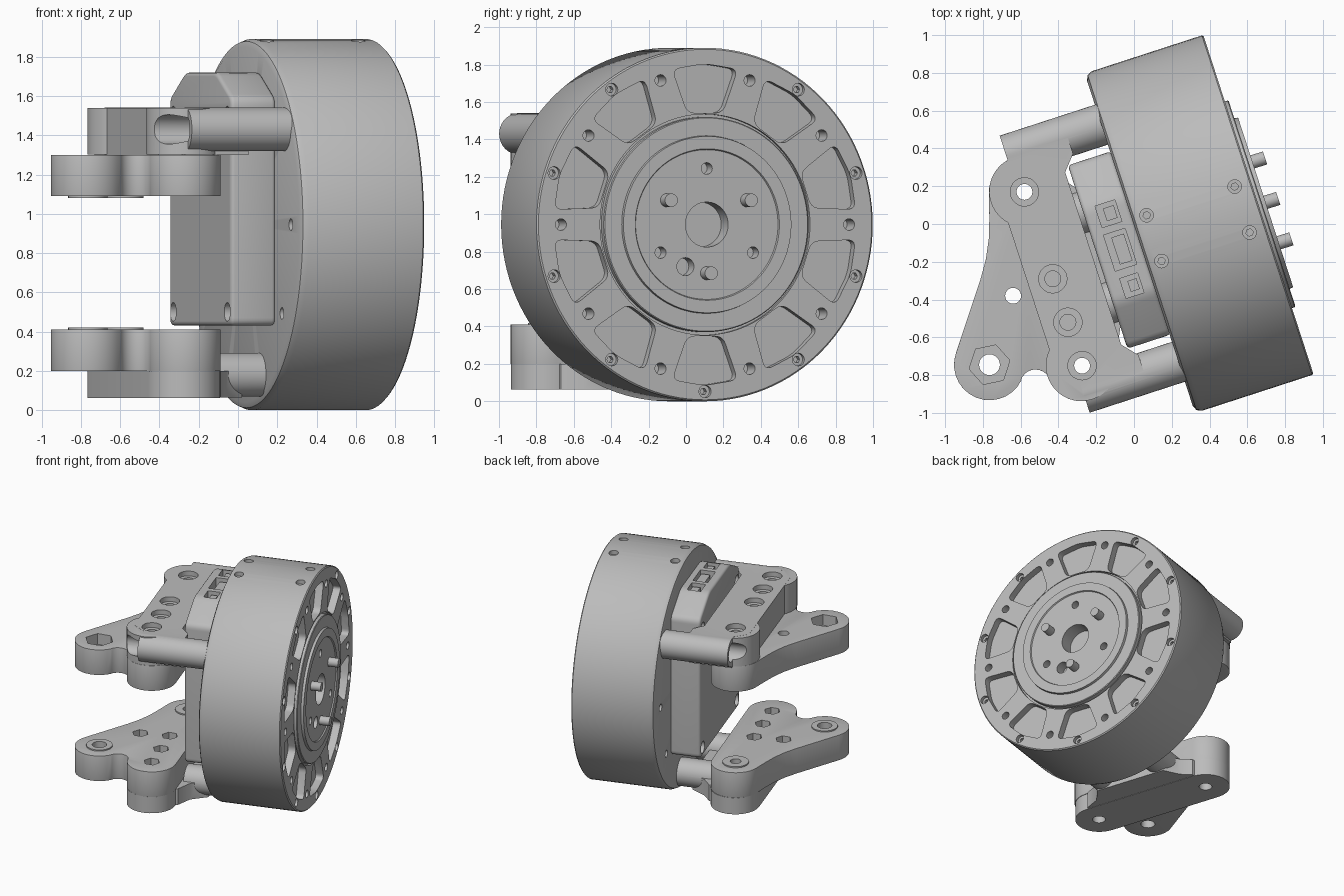
import bpy
import bmesh
from math import sin, cos, radians
from mathutils import Matrix, Vector

if "Cube" in bpy.data.objects:
    bpy.data.objects.remove(bpy.data.objects["Cube"])

# One grey for everything
GREY = (0.5, 0.5, 0.5, 1)
mat = bpy.data.materials.new("plain grey")
mat.use_nodes = True
mat.diffuse_color = GREY
mat.node_tree.nodes["Principled BSDF"].inputs["Base Color"].default_value = GREY

# Motor frame: x is the motor axis, pointing at the output face
MOTOR = Matrix.Translation((0.345, 0, 0)) @ Matrix.Rotation(radians(18), 4, "Z")
WORLD = Matrix.Identity(4)
MID = 0.945
parts = []


def finish(name, bm, frame):
    bmesh.ops.recalc_face_normals(bm, faces=bm.faces)
    mesh = bpy.data.meshes.new(name)
    bm.to_mesh(mesh)
    bm.free()
    mesh.materials.append(mat)
    ob = bpy.data.objects.new(name, mesh)
    ob.matrix_world = frame
    bpy.context.scene.collection.objects.link(ob)
    parts.append(ob)
    return ob


def arc(c, r, a, b, n=14):
    return [(c[0] + r * cos(radians(a + (b - a) * i / n)),
             c[1] + r * sin(radians(a + (b - a) * i / n))) for i in range(n + 1)]


def circle(c, r, n=32, start=0):
    return arc(c, r, start, start + 360, n)[:-1]


def rounded(pts, r, n=5):
    out = []
    vs = [Vector(p) for p in pts]
    for i, p in enumerate(vs):
        a = p + (vs[i - 1] - p).normalized() * r
        b = p + (vs[(i + 1) % len(vs)] - p).normalized() * r
        for k in range(n + 1):
            t = k / n
            out.append(tuple(a * (1 - t) ** 2 + p * 2 * t * (1 - t) + b * t * t))
    return out


def rect(x, y, w, h):
    return [(x - w, y - h), (x + w, y - h), (x + w, y + h), (x - w, y + h)]


def prisms(name, outlines, lo, hi, axis="Z", frame=MOTOR):
    """Extrude 2D outlines along z, or along x with (y, z) outlines."""
    bm = bmesh.new()
    for pts in outlines:
        co = [(u, v, lo) if axis == "Z" else (lo, u, v) for u, v in pts]
        face = bm.faces.new([bm.verts.new(c) for c in co])
        top = bmesh.ops.extrude_face_region(bm, geom=[face])["geom"]
        step = Vector((0, 0, hi - lo)) if axis == "Z" else Vector((hi - lo, 0, 0))
        bmesh.ops.translate(bm, vec=step, verts=[g for g in top if isinstance(g, bmesh.types.BMVert)])
    return finish(name, bm, frame)


def apply(ob, kind, **settings):
    m = ob.modifiers.new(kind, kind)
    for key, value in settings.items():
        setattr(m, key, value)
    bpy.context.view_layer.objects.active = ob
    bpy.ops.object.modifier_apply(modifier=m.name)


def boolean(ob, other, op="DIFFERENCE"):
    other.hide_render = True
    apply(ob, "BOOLEAN", operation=op, object=other, solver="EXACT")
    parts.remove(other)
    bpy.data.objects.remove(other)


def cut(ob, outlines, lo, hi, axis="Z", frame=MOTOR):
    boolean(ob, prisms("cutter", outlines, lo, hi, axis, frame))


def soften(ob, width):
    apply(ob, "BEVEL", width=width, segments=3, limit_method="ANGLE", angle_limit=radians(40))


def polar(r, deg):
    return (r * sin(radians(deg)), MID + r * cos(radians(deg)))


# Motor drum, turned around its axis, with a stepped output hub
profile = [(-.33, 0), (-.33, .905), (-.318, .933), (-.29, .945), (.322, .945), (.33, .937),
           (.33, .59), (.305, .59), (.305, .575), (.345, .575), (.35, .57), (.35, .475),
           (.37, .472), (.37, .405), (.36, .4), (.36, .12), (.24, .12), (.24, 0)]
bm = bmesh.new()
vs = [bm.verts.new((x, 0, r)) for x, r in profile]
es = [bm.edges.new(pair) for pair in zip(vs, vs[1:])]
bmesh.ops.spin(bm, geom=vs + es, cent=(0, 0, 0), axis=(1, 0, 0), angle=radians(360), steps=120)
bmesh.ops.remove_doubles(bm, verts=bm.verts, dist=0.0005)
bmesh.ops.translate(bm, vec=(0, 0, MID), verts=bm.verts)
drum = finish("motor_drum", bm, MOTOR)

# Pockets and screw holes in the drum
tenths = [36 * i for i in range(10)]
pockets = [rounded([polar(.605, a - 9.5), polar(.85, a - 12.5), polar(.86, a),
                    polar(.85, a + 12.5), polar(.605, a + 9.5)], .045) for a in tenths]
cut(drum, pockets, .27, .5, "X")
cut(drum, [circle(polar(.81, a + 18), .031, 20) for a in tenths], .2, .5, "X")
cut(drum, [circle(polar(.892, a), .034, 20) for a in tenths[1:]], .3, .5, "X")
cut(drum, [circle(polar(.892, a), .018, 6) for a in tenths[1:]], .26, .5, "X")
cut(drum, [circle(polar(.77, a + 18), .03, 20) for a in tenths], -.5, -.25, "X")
cut(drum, [circle(polar(.3, a), .031, 20) for a in (0, 120, 240)]
    + [circle((-.12, MID - .225), .048, 24)], .27, .5, "X")
side_holes = [(x, y) for x in (-.25, .24) for y in (-.125, .13)]
cut(drum, [circle(c, .036, 20) for c in side_holes], 1.85, 2)
cut(drum, [circle(c, .02, 6) for c in side_holes], 1.8, 2)

# Three drive pins on the hub
prisms("drive_pins", [circle(polar(.26, a), .036, 24) for a in (60, 180, 300)], .3, .44, "X")

# Controller housing on the back of the drum
housing = prisms("controller_housing", [rounded(
    [(-.51, .43), (.51, .43), (.51, 1.59), (.26, 1.72), (-.26, 1.72), (-.51, 1.59)], .04)],
    -.565, -.325, "X")
soften(housing, .02)
cut(housing, [circle((y, z), .048, 24) for y in (-.445, .445) for z in (.5, 1.5)], -.7, -.5, "X")

# Sockets in the housing top, each with a plug insert
sockets = [(.2, .055, .06), (0, .06, .1), (-.2, .05, .055)]
cut(housing, [rect(-.44, y, w, h) for y, w, h in sockets], 1.64, 1.8)
prisms("socket_inserts", [rect(-.43, y, w - .025, h - .025) for y, w, h in sockets], 1.63, 1.70)

# Hole centres shared by the brackets and links
A, B, C, D = (-.58, .17), (-.765, -.745), (-.275, -.75), (-.64, -.38)
ROW = [(-.43, -.29), (-.35, -.52)]
LA, LC = (-.825, .45), (-.825, -.52)

# Upper bracket: plate, two rounded lugs and two round arms
half = [(-.86, .66), (-.86, .61), (-.96, .53)]
inner = [(-.59, .48), (-.52, .56), (-.52, .66)]
outline = half + [(x, -y) for x, y in half[::-1]] + [(x, -y) for x, y in inner[::-1]] + inner
upper = prisms("upper_bracket", [outline], 1.3, 1.54)
boolean(upper, prisms("lugs", [circle(LA, .188, 48), circle(LC, .188, 48)], 1.301, 1.539), "UNION")
arm_ends = [(-.66, 1.43), (.66, 1.43)]
boolean(upper, prisms("arms", [circle(c, .111, 40) for c in arm_ends], -.86, -.31, "X"), "UNION")
cut(upper, [circle(c, .075, 28) for c in arm_ends], -1.02, -.79, "X")
cut(upper, [circle(c, .03, 20) for c in arm_ends], -.9, -.7, "X")
cut(upper, [circle(c, .075, 28) for c in [A, C] + ROW], 1.5, 1.6, frame=WORLD)
cut(upper, [circle(c, .042, 24) for c in [A, C]], 1.2, 1.6, frame=WORLD)
cut(upper, [circle(c, .042, 24) for c in ROW], 1.36, 1.6, frame=WORLD)

# Lower bracket: thinner plate with arms closer together
lower = prisms("lower_bracket", [arc(LA, .188, 0, 180) + arc(LC, .188, 180, 360)], .062, .2)
web = [(-.8, .5), (-.8, -.55), (-.62, -.5), (-.56, -.38), (-.44, -.3),
       (-.44, .3), (-.56, .38), (-.62, .46)]
boolean(lower, prisms("web", [web], .064, .199), "UNION")
boolean(lower, prisms("arms", [circle((y, .18), .111, 40) for y in (-.25, .25)],
                      -.62, -.31, "X"), "UNION")
cut(lower, [circle(c, .05, 24) for c in (A, C)], 0, .3, frame=WORLD)

# Three-lobed link plates
lobes = (arc(C, .188, -155, 18) + arc(A, .188, 18, 185)
         + [(-.766, .02), (-.769, -.08), (-.785, -.19), (-.815, -.3)]
         + arc(B, .188, 160, 335) + arc((-.522, -.85), .08, 165, 15, 10))
for name, lo, hi, face, nuts in (("upper_link", 1.09, 1.3, 1.3, [B]),
                                 ("lower_link", .2, .41, .41, ROW + [C, D])):
    link = prisms(name, [lobes], lo, hi, frame=WORLD)
    soften(link, .012)
    # Thin round bosses on the inner side
    z = 1.08 if name == "upper_link" else .398
    bosses = prisms("bosses", [circle(A, .1), circle(B, .1)], z, z + .022, frame=WORLD)
    boolean(link, bosses, "UNION")
    # Nut recesses and bolt holes
    cut(link, [circle(c, .11 if c == B else .062, 6, 12) for c in nuts],
        face - .09, face + .1, frame=WORLD)
    cut(link, [circle(c, .055 if c == B else .042, 24) for c in (A, B, C, D)],
        lo - .1, hi + .1, frame=WORLD)

# Smooth curved walls, sharp edges kept
bpy.ops.object.select_all(action="DESELECT")
for ob in parts:
    ob.select_set(True)
bpy.context.view_layer.objects.active = drum
bpy.ops.object.shade_smooth_by_angle(angle=radians(32))
